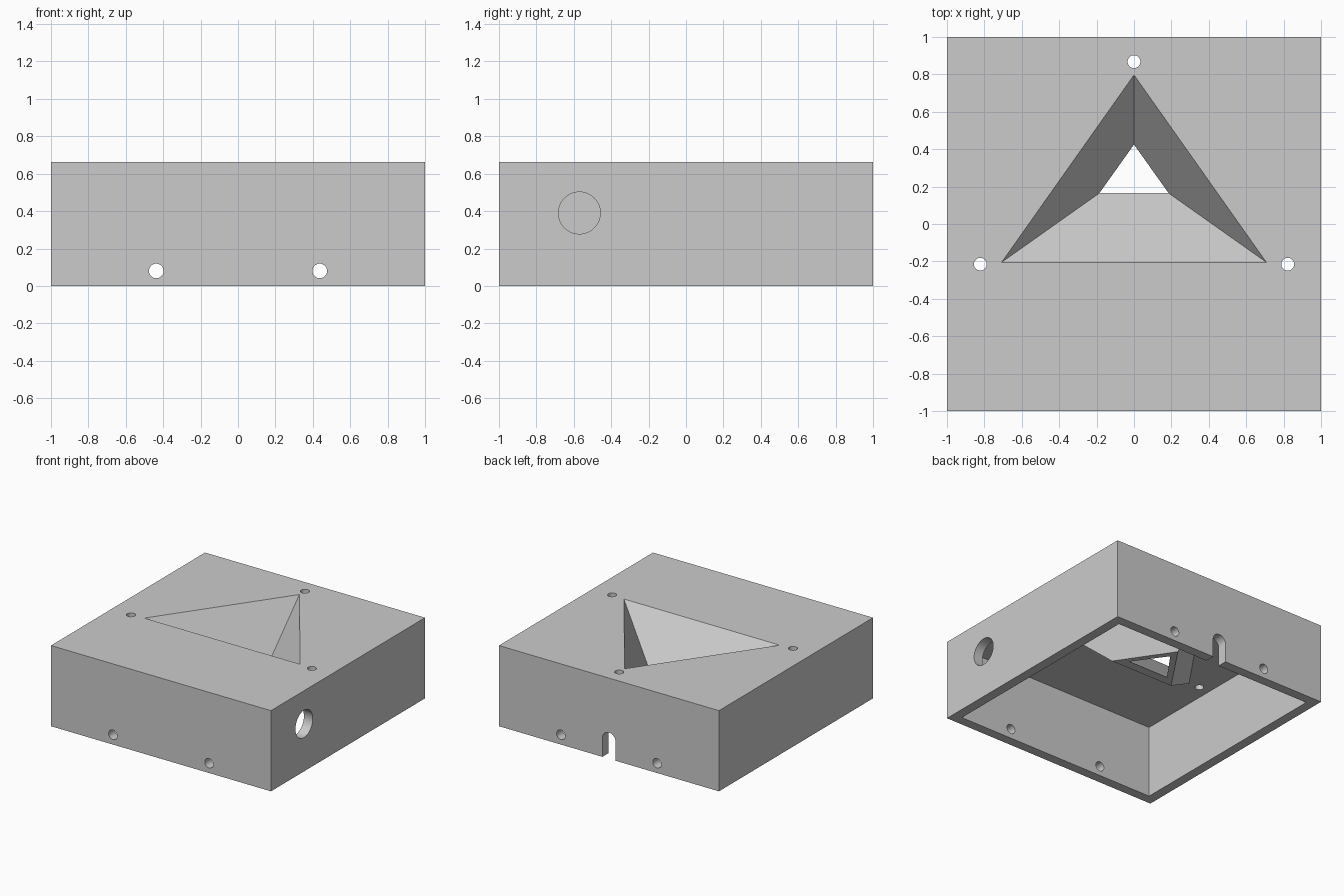
import bpy, bmesh
from math import pi
from mathutils import Matrix

cube = bpy.data.objects.get("Cube")
if cube:
    bpy.data.objects.remove(cube, do_unlink=True)

HEIGHT, WALL, CEILING = 0.663, 0.08, 0.597
FUNNEL_BOTTOM = 0.28

grey = bpy.data.materials.new("light_grey")
colour = (0.6, 0.6, 0.6, 1)
grey.use_nodes = True
grey.diffuse_color = colour
grey.node_tree.nodes["Principled BSDF"].inputs["Base Color"].default_value = colour


def finish(name, bm):
    bmesh.ops.recalc_face_normals(bm, faces=bm.faces)
    mesh = bpy.data.meshes.new(name)
    bm.to_mesh(mesh)
    bm.free()
    mesh.materials.append(grey)
    obj = bpy.data.objects.new(name, mesh)
    bpy.context.collection.objects.link(obj)
    return obj


def box(name, low, high):
    bm = bmesh.new()
    bmesh.ops.create_cube(bm, size=1)
    for v in bm.verts:
        v.co = [(a + b) / 2 + c * (b - a) for a, b, c in zip(low, high, v.co)]
    return finish(name, bm)


def cylinder(name, centre, radius, length, axis="Z"):
    bm = bmesh.new()
    turn = {"X": Matrix.Rotation(pi / 2, 4, "Y"),
            "Y": Matrix.Rotation(pi / 2, 4, "X"),
            "Z": Matrix.Identity(4)}[axis]
    bmesh.ops.create_cone(bm, cap_ends=True, segments=48, radius1=radius,
                          radius2=radius, depth=length,
                          matrix=Matrix.Translation(centre) @ turn)
    return finish(name, bm)


def frustum(name, top, bottom, z_top, z_bottom, z_high, z_low):
    """Triangular funnel solid; each ring is (half width, base y, tip y)."""
    bm = bmesh.new()
    rings = []
    for z in (z_low, z_high):
        t = (z - z_bottom) / (z_top - z_bottom)
        half, base, tip = [b + (a - b) * t for a, b in zip(top, bottom)]
        rings.append([bm.verts.new(p) for p in
                      ((-half, base, z), (half, base, z), (0, tip, z))])
    low, high = rings
    bm.faces.new(low[::-1])
    bm.faces.new(high)
    for i in range(3):
        j = (i + 1) % 3
        bm.faces.new((low[i], low[j], high[j], high[i]))
    return finish(name, bm)


def combine(target, tool, operation="DIFFERENCE"):
    tool.hide_render = True
    mod = target.modifiers.new(tool.name, "BOOLEAN")
    mod.operation, mod.solver, mod.object = operation, "EXACT", tool
    bpy.context.view_layer.objects.active = target
    bpy.ops.object.modifier_apply(modifier=mod.name)
    bpy.data.objects.remove(tool, do_unlink=True)


# Open-bottomed case
case = box("funnel_case", (-1, -1, 0), (1, 1, HEIGHT))
inner = 1 - WALL
combine(case, box("cavity", (-inner, -inner, -0.1), (inner, inner, CEILING)))

# Triangular funnel hanging below the top, then its hollow
combine(case, frustum("funnel_shell", (0.725, -0.22, 0.825), (0.29, 0.088, 0.515),
                      CEILING, FUNNEL_BOTTOM, CEILING + 0.02, FUNNEL_BOTTOM), "UNION")
combine(case, frustum("funnel_hollow", (0.708, -0.205, 0.797), (0.185, 0.165, 0.425),
                      HEIGHT, FUNNEL_BOTTOM, HEIGHT + 0.05, FUNNEL_BOTTOM - 0.03))

# Screw holes in the top
for x, y in ((0, 0.868), (-0.822, -0.215), (0.822, -0.215)):
    combine(case, cylinder("top_hole", (x, y, HEIGHT), 0.034, 0.3))

# Fixing holes through the front and back walls
for x in (-0.437, 0.437):
    for y in (-1, 1):
        combine(case, cylinder("wall_hole", (x, y, 0.08), 0.039, 0.3, "Y"))

# Large round opening in one side wall
combine(case, cylinder("side_opening", (1, -0.57, 0.39), 0.112, 0.3, "X"))

# Round-topped cable notch in the back wall
combine(case, box("notch_slot", (-0.06, 0.85, -0.1), (0.06, 1.15, 0.155)))
combine(case, cylinder("notch_arch", (0, 1, 0.155), 0.06, 0.3, "Y"))

# Smooth the round holes, keep all edges sharp
bpy.ops.object.select_all(action="DESELECT")
case.select_set(True)
bpy.context.view_layer.objects.active = case
bpy.ops.object.shade_smooth_by_angle(angle=pi / 6)
